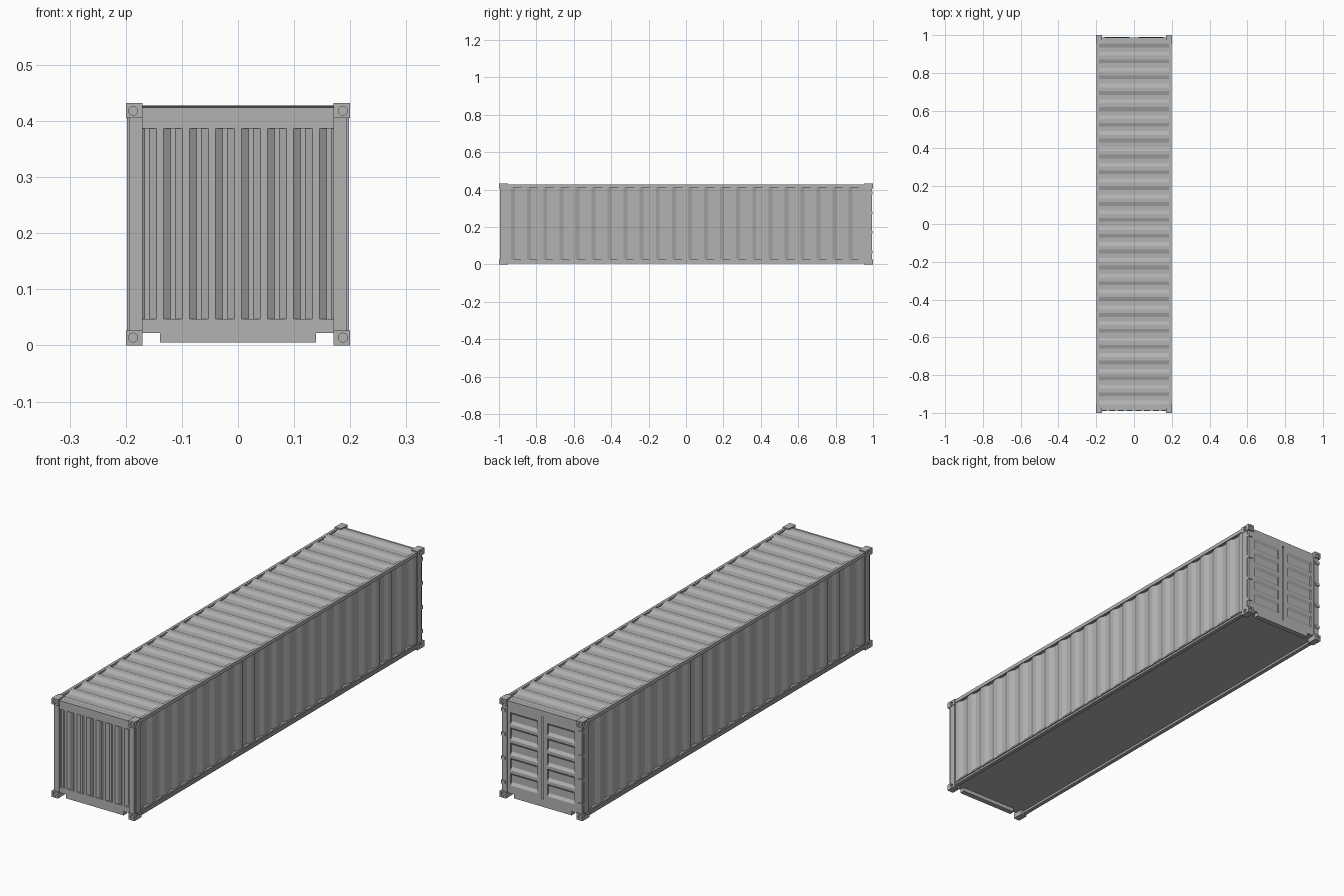
import bpy, bmesh
from math import pi
from mathutils import Vector, Matrix

if "Cube" in bpy.data.objects:
    bpy.data.objects.remove(bpy.data.objects["Cube"])

grey = bpy.data.materials.new("container_grey")
grey.use_nodes = True
grey.diffuse_color = (0.45, 0.45, 0.45, 1)
grey.node_tree.nodes["Principled BSDF"].inputs["Base Color"].default_value = grey.diffuse_color

W, L, H = 0.2, 1.0, 0.432      # half width, half length, height
MID = H / 2


def finish(name, bm, origin=(0, 0, 0)):
    mesh = bpy.data.meshes.new(name)
    bm.to_mesh(mesh)
    bm.free()
    mesh.materials.append(grey)
    ob = bpy.data.objects.new(name, mesh)
    ob.location = origin
    bpy.context.collection.objects.link(ob)
    return ob


def add_box(bm, lo, hi):
    lo, hi = Vector(lo), Vector(hi)
    m = Matrix.Translation((lo + hi) / 2) @ Matrix.Diagonal((*(hi - lo), 1))
    bmesh.ops.create_cube(bm, size=1, matrix=m)


def boxes(name, spans, mirror=""):
    """Boxes given by low and high corners, mirrored about the container centre."""
    bm = bmesh.new()
    for lo, hi in spans:
        shift = Vector((0, 0, MID))
        add_box(bm, Vector(lo) - shift, Vector(hi) - shift)
    ob = finish(name, bm, (0, 0, MID))
    if mirror:
        mod = ob.modifiers.new("mirror", "MIRROR")
        mod.use_axis = [axis in mirror for axis in "xyz"]
    return ob


def pressed_panel(name, origin, u, v, su, sv, count, margin_u, margin_v, depth, slope):
    """Flat sheet su by sv with a row of tapered recesses along u; u x v points out."""
    u, v, o = Vector(u), Vector(v), Vector(origin)
    n = u.cross(v)
    bm = bmesh.new()

    def quad(*pts):
        bm.faces.new([bm.verts.new(o + u * a + v * b - n * c) for a, b, c in pts])

    def flat(a0, a1, b0, b1, c=0):
        quad((a0, b0, c), (a1, b0, c), (a1, b1, c), (a0, b1, c))

    hu, hv = su / 2, sv / 2
    iv = hv - margin_v
    flat(-hu, hu, -hv, -iv)
    flat(-hu, hu, iv, hv)
    pitch = (su - 2 * margin_u + slope) / count
    edge = -hu
    for i in range(count):
        a = -hu + margin_u + i * pitch
        d = a + pitch - slope
        b, c = a + slope, d - slope
        flat(edge, a, -iv, iv)
        flat(b, c, -iv, iv, depth)
        quad((a, -iv, 0), (b, -iv, depth), (b, iv, depth), (a, iv, 0))
        quad((c, -iv, depth), (d, -iv, 0), (d, iv, 0), (c, iv, depth))
        quad((a, -iv, 0), (d, -iv, 0), (c, -iv, depth), (b, -iv, depth))
        quad((a, iv, 0), (b, iv, depth), (c, iv, depth), (d, iv, 0))
        edge = d
    flat(edge, hu, -iv, iv)
    bmesh.ops.remove_doubles(bm, verts=bm.verts, dist=1e-5)
    return finish(name, bm)


# Corner castings with round lock holes
castings = boxes("corner_castings", [((0.17, 0.953, 0.405), (W, L, H))])
bm = bmesh.new()
for spot, turn in (((0.187, L, 0.418), Matrix.Rotation(pi / 2, 4, "X")),
                   ((W, 0.975, 0.418), Matrix.Rotation(pi / 2, 4, "Y"))):
    m = Matrix.Translation(Vector(spot) - Vector((0, 0, MID))) @ turn
    bmesh.ops.create_cone(bm, cap_ends=True, segments=20, radius1=0.008,
                          radius2=0.008, depth=0.012, matrix=m)
cutter = finish("lock_hole_cutter", bm, (0, 0, MID))
cutter.hide_render = True
cutter.hide_set(True)
cut = castings.modifiers.new("lock_holes", "BOOLEAN")
cut.object = cutter
cut.operation = "DIFFERENCE"
mod = castings.modifiers.new("mirror", "MIRROR")
mod.use_axis = (True, True, True)

# Frame
boxes("corner_posts", [((0.17, 0.955, 0.02), (0.194, 0.994, 0.41)),
                       ((0.18, 0.955, 0.02), (0.198, 0.985, 0.41))], "xy")
boxes("top_side_rails", [((0.188, -0.96, 0.412), (0.198, 0.96, 0.428))], "x")
boxes("bottom_side_rails", [((0.172, -0.96, 0.022), (0.197, 0.96, 0.029)),
                            ((0.186, -0.96, 0.010), (0.192, 0.96, 0.024)),
                            ((0.182, -0.96, 0.006), (0.197, 0.96, 0.011))], "x")
boxes("end_headers", [((-0.172, 0.955, 0.4), (0.172, 0.988, 0.424))], "y")
boxes("end_sills", [((-0.139, 0.965, 0.005), (0.139, 0.988, 0.024)),
                    ((-0.172, 0.965, 0.022), (0.172, 0.988, 0.036))], "y")
boxes("floor", [((-0.19, -0.97, 0.022), (0.19, 0.97, 0.027))])

# Corrugated walls and roof
for side, s in (("left", 1), ("right", -1)):
    pressed_panel(side + "_wall", (s * 0.194, 0, 0.2205), (0, s, 0), (0, 0, 1),
                  1.91, 0.385, 22, 0.02, 0.002, 0.009, 0.021)
pressed_panel("roof", (0, 0, 0.4275), (0, 1, 0), (-1, 0, 0),
              1.95, 0.378, 23, 0.02, 0.004, 0.007, 0.02)
pressed_panel("front_wall", (0, -0.989, 0.217), (1, 0, 0), (0, 0, 1),
              0.378, 0.386, 8, 0.01, 0.023, 0.009, 0.0125)

# Rear doors with pressed horizontal recesses, a centre gap and hinges
for side, s in (("left", 1), ("right", -1)):
    pressed_panel(side + "_door", (s * 0.0895, 0.99, 0.218), (0, 0, 1), (1, 0, 0),
                  0.38, 0.175, 5, 0.03, 0.022, 0.008, 0.012)
boxes("door_backing", [((-0.18, 0.972, 0.026), (0.18, 0.978, 0.41))])
hinge_rows = [0.06 + i * 0.105 for i in range(4)]
boxes("door_hinges", [((0.176, 0.985, z), (0.196, 0.998, z + 0.014)) for z in hinge_rows], "x")
